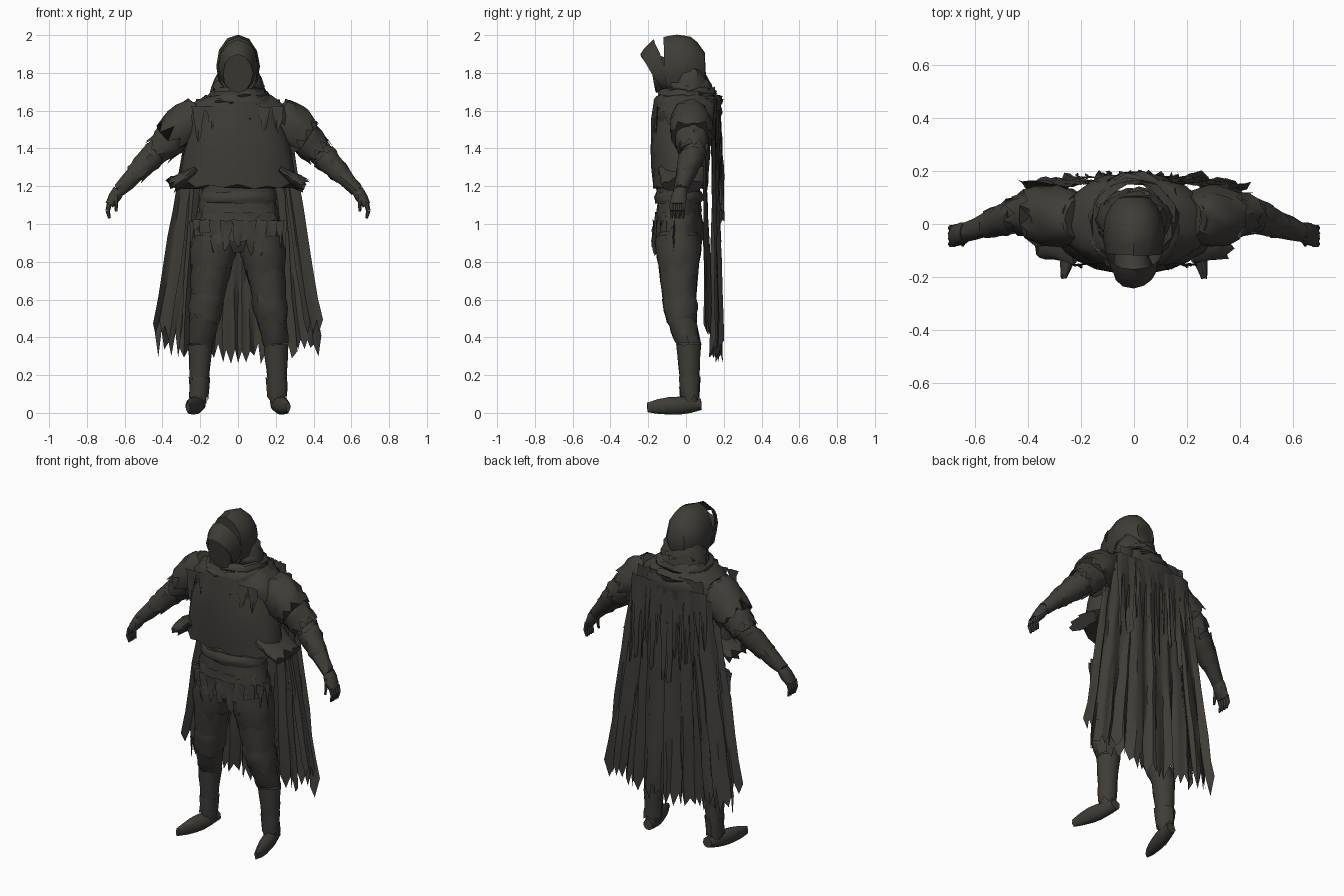
import bpy, bmesh, math, random
from mathutils import Vector

random.seed(7)
if "Cube" in bpy.data.objects:
    bpy.data.objects.remove(bpy.data.objects["Cube"])

cloth = bpy.data.materials.new("dark brown cloth")
cloth.use_nodes = True
cloth.diffuse_color = (0.052, 0.046, 0.039, 1)
cloth.node_tree.nodes["Principled BSDF"].inputs["Base Color"].default_value = cloth.diffuse_color
ACROSS, DEPTH, UP = Vector((1, 0, 0)), Vector((0, 1, 0)), Vector((0, 0, 1))


def mix(a, b, t):
    return a + (b - a) * t


def crumple(point, amount):
    return point + Vector([random.uniform(-amount, amount) for _ in range(3)])


def tear(index):
    """Alternate long torn tips with short notches."""
    return random.uniform(0.2, 1) if index % 2 else random.uniform(-0.8, 0.1)


def skin(name, rings, closed, capped=False):
    """Stitch rows of points into one smooth surface with sharp creases."""
    bm = bmesh.new()
    rows = [[bm.verts.new(point) for point in ring] for ring in rings]
    count = len(rows[0])
    for upper, lower in zip(rows, rows[1:]):
        for i in range(count if closed else count - 1):
            j = (i + 1) % count
            bm.faces.new((upper[i], upper[j], lower[j], lower[i]))
    if capped:
        bm.faces.new(rows[0])
        bm.faces.new(rows[-1])
    bmesh.ops.recalc_face_normals(bm, faces=bm.faces)
    mesh = bpy.data.meshes.new(name)
    bm.to_mesh(mesh)
    bm.free()
    mesh.materials.append(cloth)
    obj = bpy.data.objects.new(name, mesh)
    bpy.context.collection.objects.link(obj)
    bpy.ops.object.select_all(action="DESELECT")
    obj.select_set(True)
    bpy.context.view_layer.objects.active = obj
    bpy.ops.object.shade_smooth_by_angle(angle=math.radians(40))


def tube(name, start, end, wide, deep, axis=DEPTH, sides=14, rows=5, bulge=0,
         taper=1, shear=0, rag=0, rough=0.005, capped=False):
    """Elliptical sleeve from start to end; rag tears the far hem."""
    start, end = Vector(start), Vector(end)
    along = (end - start).normalized()
    sideways = axis.cross(along).normalized()
    rings = []
    for row in range(rows + 1):
        t = row / rows
        swell = bulge * math.sin(math.pi * t)
        ring = []
        for i in range(sides):
            angle = math.tau * i / sides
            offset = (sideways * math.cos(angle) * (mix(*wide, t ** taper) + swell)
                      + axis * math.sin(angle) * (mix(*deep, t ** taper) + swell))
            offset.y -= shear * offset.z * (1 - t)
            if row == rows:
                offset += along * rag * tear(i)
            ring.append(crumple(mix(start, end, t) + offset, rough))
        rings.append(ring)
    skin(name, rings, True, capped)


def limb(name, start, end, radius, **options):
    tube(name, start, end, radius, radius, **options)


def layer(name, top, bottom, wide, deep, y=-0.04, **options):
    """Upright garment layer around the body."""
    tube(name, (0, y, top), (0, y, bottom), wide, deep, **options)


def panel(name, top, bottom, wide, columns=2, rows=5, folds=0.006, rag=0.02, curve=0):
    """Hanging sheet with uneven folds, wrapped forward at the sides, with a torn hem."""
    top, bottom = Vector(top), Vector(bottom)
    phase = random.uniform(0, math.tau)
    grid = []
    for row in range(rows + 1):
        t = row / rows
        line = []
        for c in range(columns + 1):
            point = mix(top, bottom, t) + ACROSS * mix(*wide, t) * (2 * c / columns - 1)
            fold = math.sin(phase + c * 1.1 + t) + 0.6 * math.sin(c * 1.9 + phase)
            point.y += folds * (0.2 + t) * fold - curve * point.x ** 2
            if row == rows:
                point.z -= rag * tear(c)
            line.append(crumple(point, 0.005))
        grid.append(line)
    skin(name, grid, False)


# Hood: brow sloping down to the opening, recessed face, rounded back and nape
rim, crown = Vector((0, -0.18, 1.8)), Vector((0, -0.11, 1.83))
tube("hood_brow", rim, crown, (0.105, 0.16), (0.08, 0.105), axis=ACROSS, sides=12, rows=3,
     taper=0.8, shear=0.2, rough=0.003)
tube("hood_lining", rim, (-0.01, -0.1, 1.8), (0.105, 0.08), (0.08, 0.06), axis=ACROSS,
     sides=12, rows=3, shear=0.2, rough=0.003, capped=True)
tube("hood", crown, (0, 0.1, 1.84), (0.16, 0.07), (0.105, 0.06), axis=ACROSS, sides=12,
     rows=6, bulge=0.012, taper=4, rough=0.003, capped=True)
layer("hood_nape", 1.82, 1.7, (0.1, 0.14), (0.07, 0.11), y=0.02, bulge=0.01, rough=0.008)

# Wrapped scarf and ragged shoulder mantle
for k in range(3):
    z = 1.76 - k * 0.04
    reach = 0.1 + k * 0.028
    layer("scarf_wrap", z, z - 0.06, (reach, reach + 0.03), (reach + 0.01, reach + 0.01), y=0.01,
          bulge=0.018, rough=0.01, sides=18)
layer("mantle", 1.68, 1.54, (0.17, 0.29), (0.14, 0.17), y=0.01, sides=32, bulge=0.02,
      taper=0.7, rag=0.07, rough=0.008)

# Chest coat
layer("coat", 1.65, 1.2, (0.18, 0.31), (0.14, 0.145), y=-0.03, sides=24, bulge=0.015,
      taper=0.7, rag=0.025, capped=True)

# Waist wraps, belt and torn skirt
layer("waist_wrap", 1.25, 1.02, (0.18, 0.22), (0.11, 0.12), sides=24, rag=0.05, rough=0.009)
layer("belt", 1.17, 1.11, (0.19, 0.2), (0.12, 0.12), sides=20, bulge=0.01)
layer("skirt", 1.06, 0.92, (0.21, 0.245), (0.12, 0.13), sides=28, rag=0.03, rough=0.009)
layer("hips", 1.05, 0.85, (0.2, 0.1), (0.1, 0.06), taper=3, capped=True)
for k in range(11):
    angle = math.pi * (1.05 + 0.09 * k)
    spot = Vector((0.23 * math.cos(angle), 0.13 * math.sin(angle) - 0.045, 1.02))
    length = random.uniform(0.1, 0.15) + 0.5 * abs(spot.x)
    panel("skirt_strip", spot, spot - UP * length, (0.035, 0.012))

# Torn strips over the chest
for k in range(7):
    x = mix(-0.21, 0.21, k / 6)
    length = random.uniform(0.3, 0.8) * abs(x)
    panel("chest_strip", (x, -0.15, 1.62), (x, -0.165, 1.58 - length), (0.035, 0.008))

JOINTS = {
    "shoulder": (0.21, 0.02, 1.59), "elbow": (0.43, 0.04, 1.38),
    "wrist": (0.63, -0.03, 1.18), "knuckles": (0.68, -0.045, 1.1),
    "hip": (0.12, -0.04, 0.95), "knee": (0.175, -0.035, 0.52), "calf": (0.2, 0.015, 0.36),
    "ankle": (0.21, 0.02, 0.05), "heel": (0.2, 0.08, 0.045), "toe": (0.265, -0.205, 0.03),
}

for side in (-1, 1):
    joint = {name: Vector((side * x, y, z)) for name, (x, y, z) in JOINTS.items()}
    shoulder, elbow, wrist, knuckles = [joint[n] for n in ("shoulder", "elbow", "wrist", "knuckles")]
    hip, knee, calf, ankle = [joint[n] for n in ("hip", "knee", "calf", "ankle")]

    # Legs with wrapped thighs, knees and shins
    limb("thigh", hip, knee, (0.11, 0.075), bulge=0.01)
    limb("knee_joint", knee, calf, (0.075, 0.066), bulge=0.003)
    limb("shin", calf, ankle, (0.066, 0.04), rough=0.003)
    limb("thigh_wrap", mix(hip, knee, 0.05), mix(hip, knee, 0.5), (0.12, 0.1), bulge=0.008, rag=0.06)
    limb("knee_wrap", mix(hip, knee, 0.75), mix(knee, calf, 0.2), (0.09, 0.08), bulge=0.006, rag=0.03)
    limb("boot_cuff", mix(calf, ankle, 0.55), mix(calf, ankle, 0.9), (0.056, 0.05), rows=2, rag=0.02)
    tube("boot", joint["heel"], joint["toe"], (0.03, 0.025), (0.03, 0.01), axis=ACROSS,
         bulge=0.02, rough=0.002, capped=True)

    # Arm with layered torn sleeves and a bracer
    limb("upper_arm", shoulder, elbow, (0.09, 0.065), capped=True)
    limb("forearm", elbow, wrist, (0.066, 0.036), capped=True)
    limb("shoulder_cape", mix(shoulder, elbow, -0.05), mix(shoulder, elbow, 0.6), (0.08, 0.11),
         taper=0.4, bulge=0.01, sides=20, rag=0.04, rough=0.009, capped=True)
    limb("sleeve", mix(shoulder, elbow, 0.5), mix(shoulder, elbow, 0.95), (0.095, 0.08),
         sides=18, rag=0.04, rough=0.008)
    limb("bracer", mix(elbow, wrist, 0.1), mix(elbow, wrist, 0.6), (0.07, 0.052), rag=0.015)

    # Hand with hanging fingers and a thumb
    tube("palm", wrist, knuckles, (0.032, 0.022), (0.036, 0.04), bulge=0.004, rough=0.002, capped=True)
    for k in range(4):
        base = knuckles + DEPTH * (0.02 * k - 0.03) + UP * 0.01
        middle = base + ACROSS * side * 0.01 - UP * 0.04
        limb("finger_base", base, middle, (0.014, 0.012), sides=6, rows=1, rough=0, capped=True)
        limb("finger_tip", middle, base - UP * 0.08, (0.012, 0.007), sides=6, rows=1, rough=0, capped=True)
    thumb = mix(wrist, knuckles, 0.3) - DEPTH * 0.03
    limb("thumb", thumb, thumb - UP * 0.09 - DEPTH * 0.015, (0.014, 0.007), sides=6, rows=2,
         rough=0, capped=True)

    # Flared coat hem below the arm
    tube("coat_hem_flap", (side * 0.22, -0.02, 1.29), (side * 0.34, -0.02, 1.21), (0.03, 0.04),
         (0.13, 0.11), sides=18, rag=0.03, capped=True)

    # Side cloak panels, split from the back
    panel("side_cloak", (side * 0.2, 0.16, 1.55), (side * 0.35, 0.2, 0.37), (0.07, 0.09),
          columns=10, rows=8, folds=0.014, rag=0.08, curve=0.3)
    panel("outer_side_cloak", (side * 0.26, 0.12, 1.4), (side * 0.4, 0.17, 0.45), (0.035, 0.05),
          columns=6, rows=6, folds=0.01, rag=0.08, curve=0.3)

# Back cloak with loose torn strips over it
panel("back_cloak", (0, 0.165, 1.66), (0, 0.175, 0.32), (0.22, 0.31), columns=30, rows=9,
      folds=0.014, rag=0.06, curve=0.3)
for k in range(14):
    x = mix(-0.23, 0.23, k / 13)
    panel("back_strip", (x, 0.18, 1.6), (x * 1.1, 0.195, random.uniform(1, 1.4)), (0.024, 0.007), curve=0.3)
